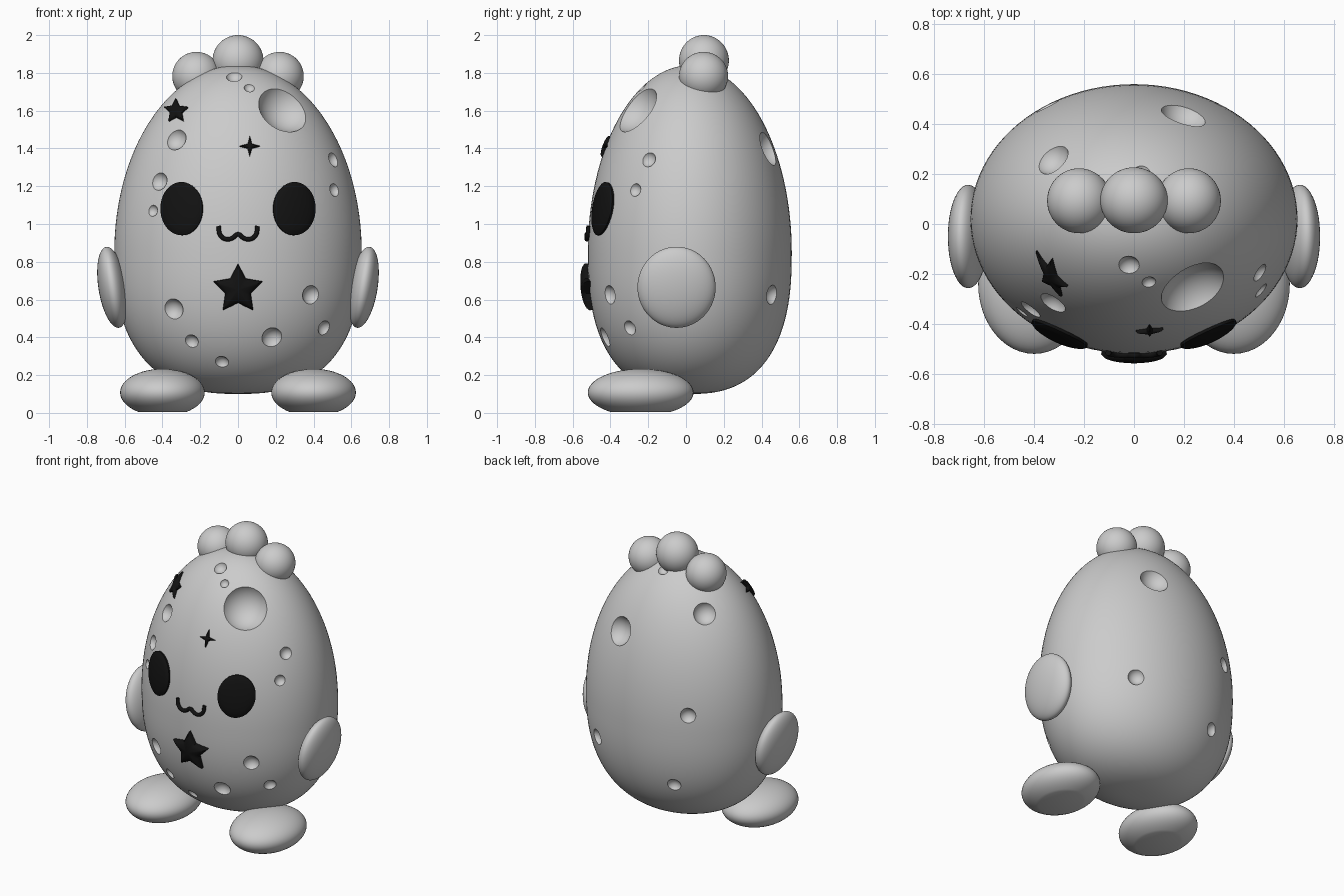
import bpy, bmesh, math
from mathutils import Vector, Matrix
from mathutils.bvhtree import BVHTree

if "Cube" in bpy.data.objects:
    bpy.data.objects.remove(bpy.data.objects["Cube"])

black = bpy.data.materials.new("black")
black.diffuse_color = (0.006, 0.006, 0.006, 1)
black.use_nodes = True
black.node_tree.nodes["Principled BSDF"].inputs["Base Color"].default_value = black.diffuse_color


def add_object(name, bm, mat=None):
    bmesh.ops.recalc_face_normals(bm, faces=bm.faces[:])
    me = bpy.data.meshes.new(name)
    bm.to_mesh(me)
    bm.free()
    ob = bpy.data.objects.new(name, me)
    bpy.context.collection.objects.link(ob)
    if mat:
        me.materials.append(mat)
    return ob


def smooth(ob, angle=40):
    bpy.ops.object.select_all(action='DESELECT')
    ob.select_set(True)
    bpy.context.view_layer.objects.active = ob
    bpy.ops.object.shade_smooth_by_angle(angle=math.radians(angle))


def ellipsoid(name, loc, size, tilt=0.0, floor=None):
    bm = bmesh.new()
    m = Matrix.Translation(loc) @ Matrix.Rotation(tilt, 4, 'Y') @ Matrix.Diagonal((*size, 1))
    bmesh.ops.create_uvsphere(bm, u_segments=48, v_segments=32, radius=1, matrix=m)
    if floor is not None:  # flat sole
        cut = bmesh.ops.bisect_plane(bm, geom=bm.verts[:] + bm.edges[:] + bm.faces[:],
                                     plane_co=(0, 0, floor), plane_no=(0, 0, -1), clear_outer=True)
        bmesh.ops.holes_fill(bm, edges=[e for e in bm.edges if e.is_boundary])
    ob = add_object(name, bm)
    smooth(ob)
    return ob


# Egg body: elliptical top, fuller and flatter bottom
bm = bmesh.new()
bmesh.ops.create_uvsphere(bm, u_segments=96, v_segments=64, radius=1)
for v in bm.verts:
    r, z = math.hypot(v.co.x, v.co.y), v.co.z
    k, h = 1.0, 0.99 * z
    if z < 0:
        k = r ** 0.8 / r if r > 1e-4 else 1.0
        h = -0.75 * (-z) ** 0.8
    v.co = (0.655 * k * v.co.x, 0.02 + 0.54 * k * v.co.y, 0.85 + h)
bm.normal_update()
surface = BVHTree.FromBMesh(bm)
body = add_object("body", bm)


def on_body(x, z, back=False):
    s = 1 if back else -1
    co, no, _, _ = surface.ray_cast(Vector((x, 3 * s, z)), Vector((0, -s, 0)))
    return co, (no if no.y * s > 0 else -no)


# Craters: x, z, rim radius
front_craters = [(0.24, 1.61, 0.145), (-0.325, 1.445, 0.058), (-0.415, 1.225, 0.048),
                 (-0.45, 1.07, 0.03), (-0.02, 1.78, 0.042), (0.06, 1.72, 0.028),
                 (0.505, 1.34, 0.04), (0.51, 1.18, 0.035), (0.385, 0.625, 0.05),
                 (0.455, 0.45, 0.04), (0.18, 0.40, 0.055), (-0.34, 0.55, 0.055),
                 (-0.245, 0.38, 0.037), (-0.085, 0.27, 0.036)]
back_craters = [(0.2, 1.40, 0.095), (-0.325, 1.59, 0.072), (-0.347, 0.97, 0.05),
                (-0.24, 0.46, 0.045), (0.365, 0.625, 0.052), (0.03, 1.78, 0.036)]
bm = bmesh.new()
for craters, back in ((front_craters, False), (back_craters, True)):
    for x, z, r in craters:
        co, no = on_body(x, z, back)
        bmesh.ops.create_uvsphere(bm, u_segments=32, v_segments=24, radius=1.1 * r,
                                  matrix=Matrix.Translation(co + no * 0.45 * r))
cutter = add_object("crater_cutter", bm)
cutter.hide_render = True
mod = body.modifiers.new("craters", 'BOOLEAN')
mod.operation, mod.solver, mod.object = 'DIFFERENCE', 'EXACT', cutter
bpy.context.view_layer.objects.active = body
bpy.ops.object.modifier_apply(modifier=mod.name)
bpy.data.objects.remove(cutter)
smooth(body, 25)


def decal(name, cx, cz, outline, height, rings=8):
    """Slightly domed patch laid over the body front."""
    bm = bmesh.new()
    loops = []
    for i in range(1, rings + 2):
        f = min(i / rings, 1.0)
        lift = -0.02 if i > rings else height * (0.4 + 0.6 * math.sqrt(1 - f * f))
        loop = []
        for x, z in outline:
            co, no = on_body(cx + x * f, cz + z * f)
            loop.append(bm.verts.new(co + no * lift))
        loops.append(loop)
    co, no = on_body(cx, cz)
    mid = bm.verts.new(co + no * height)
    n = len(outline)
    for j in range(n):
        k = (j + 1) % n
        bm.faces.new((mid, loops[0][j], loops[0][k]))
        for a, b in zip(loops, loops[1:]):
            bm.faces.new((a[j], b[j], b[k], a[k]))
    bm.faces.new(loops[-1])
    smooth(add_object(name, bm, black))


def oval(rx, rz, n=48):
    return [(rx * math.cos(2 * math.pi * i / n), rz * math.sin(2 * math.pi * i / n)) for i in range(n)]


def star(points, outer, inner, steps=5):
    c = [Vector((math.sin(math.pi * i / points), math.cos(math.pi * i / points))) *
         (inner if i % 2 else outer) for i in range(2 * points)]
    return [tuple(c[i].lerp(c[(i + 1) % len(c)], s / steps)) for i in range(len(c)) for s in range(steps)]


# Face and star markings
for side, s in (("left", -1), ("right", 1)):
    decal("eye_" + side, 0.295 * s, 1.08, oval(0.11, 0.14), 0.028)
decal("belly_star", 0, 0.655, star(5, 0.135, 0.07), 0.045)
decal("forehead_star", -0.325, 1.595, star(5, 0.065, 0.032), 0.022)
decal("forehead_sparkle", 0.062, 1.41, star(4, 0.054, 0.016), 0.02)

# Wavy mouth
half = [(0.102, 0.988), (0.092, 0.94), (0.06, 0.919), (0.028, 0.926)]
path = [(-x, z) for x, z in half] + [(0, 0.945)] + half[::-1]
cu = bpy.data.curves.new("mouth", 'CURVE')
cu.dimensions, cu.bevel_depth, cu.bevel_resolution, cu.use_fill_caps = '3D', 0.012, 4, True
sp = cu.splines.new('BEZIER')
sp.bezier_points.add(len(path) - 1)
for p, (x, z) in zip(sp.bezier_points, path):
    co, no = on_body(x, z)
    p.co = co + no * 0.008
    p.handle_left_type = p.handle_right_type = 'AUTO'
cu.materials.append(black)
bpy.context.collection.objects.link(bpy.data.objects.new("mouth", cu))

# Arms, feet and head tufts
for side, s in (("left", -1), ("right", 1)):
    ellipsoid("arm_" + side, (0.664 * s, -0.05, 0.665), (0.075, 0.207, 0.217), s * math.radians(9))
    ellipsoid("foot_" + side, (0.40 * s, -0.24, 0.108), (0.224, 0.28, 0.125), floor=0.005)
    ellipsoid("tuft_" + side, (0.22 * s, 0.093, 1.783), (0.128, 0.13, 0.128))
ellipsoid("tuft_middle", (0, 0.095, 1.865), (0.135, 0.132, 0.135))
